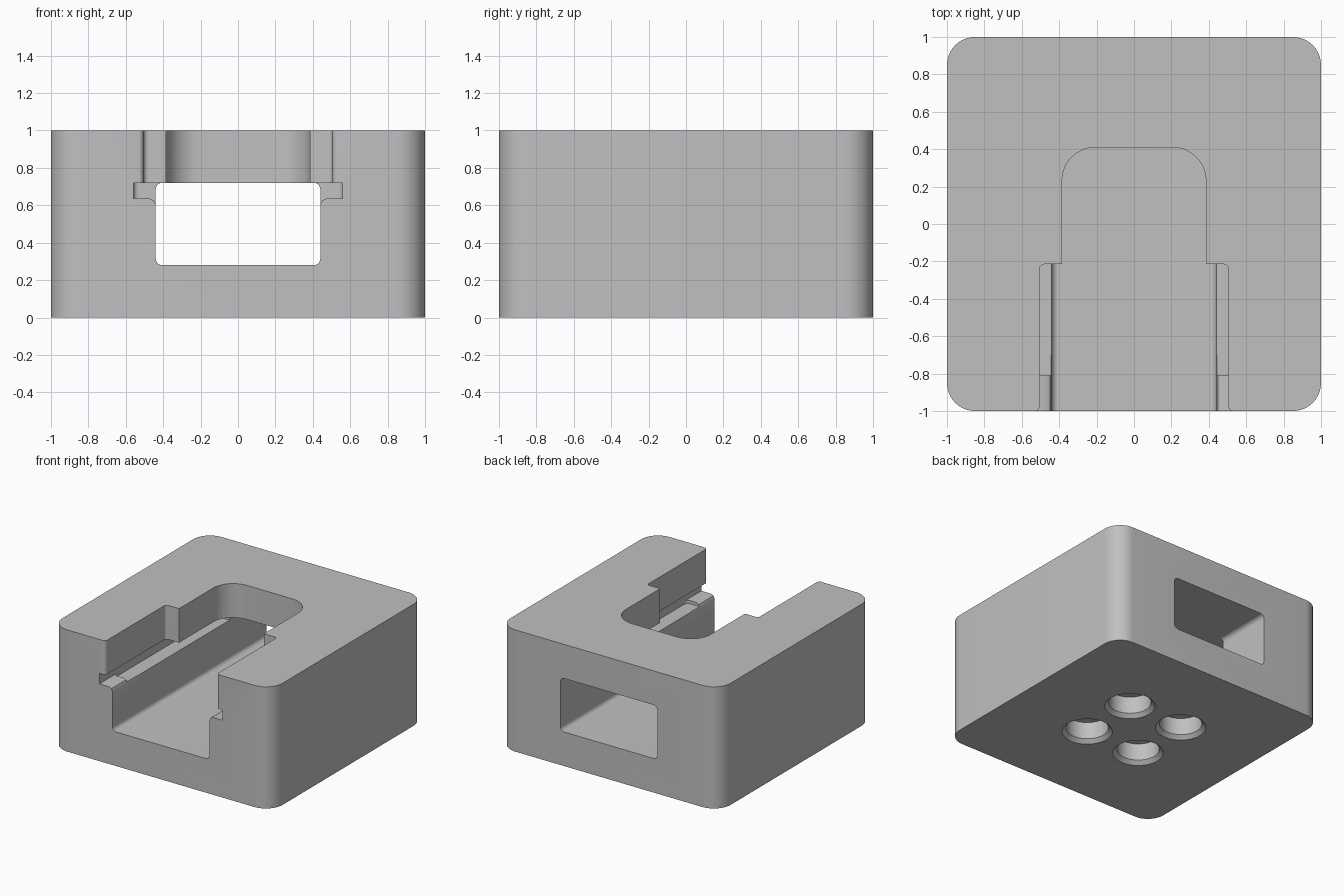
import bpy, bmesh, math
from mathutils import Vector, Matrix

cube = bpy.data.objects.get("Cube")
if cube:
    bpy.data.objects.remove(cube, do_unlink=True)

grey = bpy.data.materials.new("plain_grey")
grey.use_nodes = True
grey.diffuse_color = (0.53, 0.53, 0.53, 1)
grey.node_tree.nodes["Principled BSDF"].inputs["Base Color"].default_value = (0.53, 0.53, 0.53, 1)


def rounded(corners, steps=10):
    """Outline from (x, y, radius) corners, each rounded by an arc."""
    out = []
    for i, (x, y, r) in enumerate(corners):
        p = Vector((x, y))
        if r == 0:
            out.append(p)
            continue
        a = (Vector(corners[i - 1][:2]) - p).normalized()
        b = (Vector(corners[(i + 1) % len(corners)][:2]) - p).normalized()
        for k in range(steps + 1):
            t = math.pi / 2 * k / steps
            out.append(p + a * r * (1 - math.sin(t)) + b * r * (1 - math.cos(t)))
    return out


def mirrored(half):
    """Complete a right-hand half outline across x = 0."""
    return half + [(-x, y, r) for x, y, r in reversed(half)]


def prism(name, outline, low, high, along_y=False):
    """Extrude an outline along z, or an x-z outline along y."""
    bm = bmesh.new()
    place = (lambda p, h: (p.x, h, p.y)) if along_y else (lambda p, h: (p.x, p.y, h))
    face = bm.faces.new([bm.verts.new(place(p, low)) for p in outline])
    new = bmesh.ops.extrude_face_region(bm, geom=[face])["geom"]
    shift = (0, high - low, 0) if along_y else (0, 0, high - low)
    bmesh.ops.translate(bm, vec=shift, verts=[v for v in new if isinstance(v, bmesh.types.BMVert)])
    return finish(name, bm)


def finish(name, bm):
    bmesh.ops.recalc_face_normals(bm, faces=bm.faces)
    mesh = bpy.data.meshes.new(name)
    bm.to_mesh(mesh)
    bm.free()
    mesh.materials.append(grey)
    obj = bpy.data.objects.new(name, mesh)
    bpy.context.collection.objects.link(obj)
    return obj


def hole(name, x, y):
    """Blind round hole with a chamfered mouth."""
    bm = bmesh.new()
    rings = []
    for r, z in ((0.2, -0.01), (0.16, 0.03), (0.16, 0.17)):
        rings.append(bmesh.ops.create_circle(
            bm, segments=48, radius=r, matrix=Matrix.Translation((x, y, z)))["verts"])
    for lower, upper in zip(rings, rings[1:]):
        for i in range(48):
            j = (i + 1) % 48
            bm.faces.new((lower[i], lower[j], upper[j], upper[i]))
    bm.faces.new(rings[0])
    bm.faces.new(rings[-1])
    return finish(name, bm)


# Solid block with rounded upright corners
block = prism("block", rounded(mirrored([(1, -1, 0.15), (1, 1, 0.15)])), 0, 1)

# Tunnel through the block, front to back
cutters = [prism("tunnel_cutter", rounded(mirrored([(0.44, 0.28, 0.035), (0.44, 0.72, 0.035)])),
                 -1.1, 1.1, True)]

# Round-ended slot and its wider, flared front section, open at the top
cutters.append(prism("slot_cutter", rounded(mirrored([(0.385, -0.9, 0), (0.385, 0.41, 0.18)])),
                     0.7, 1.1))
cutters.append(prism("wide_slot_cutter", rounded(mirrored(
    [(0.7, -1.1, 0), (0.7, -1.001, 0), (0.505, -1.001, 0.028), (0.505, -0.215, 0.025)])), 0.66, 1.1))

# Side grooves: a front ledge with an eased edge, then a slightly deeper pocket
cutters.append(prism("ledge_cutter", rounded(mirrored(
    [(0.42, 0.58, 0), (0.44, 0.6, 0), (0.45, 0.625, 0), (0.47, 0.635, 0),
     (0.56, 0.635, 0), (0.56, 0.72, 0)])), -1.1, -0.7, True))
cutters.append(prism("pocket_cutter", rounded(mirrored([(0.56, -0.81, 0.03), (0.56, 0.52, 0.03)])),
                     0.61, 0.72))

# Four holes in the underside
for x in (-0.25, 0.25):
    for y in (-0.25, 0.25):
        cutters.append(hole("hole_cutter", x, y))

for cutter in cutters:
    cutter.hide_render = True
    mod = block.modifiers.new(cutter.name, "BOOLEAN")
    mod.operation = "DIFFERENCE"
    mod.solver = "EXACT"
    mod.object = cutter

# Bake the cuts and drop the cutters
result = bpy.data.meshes.new_from_object(
    block.evaluated_get(bpy.context.evaluated_depsgraph_get()))
block.modifiers.clear()
block.data = result
for cutter in cutters:
    bpy.data.objects.remove(cutter, do_unlink=True)

bpy.ops.object.select_all(action="DESELECT")
block.select_set(True)
bpy.context.view_layer.objects.active = block
bpy.ops.object.shade_smooth_by_angle(angle=math.radians(30))
